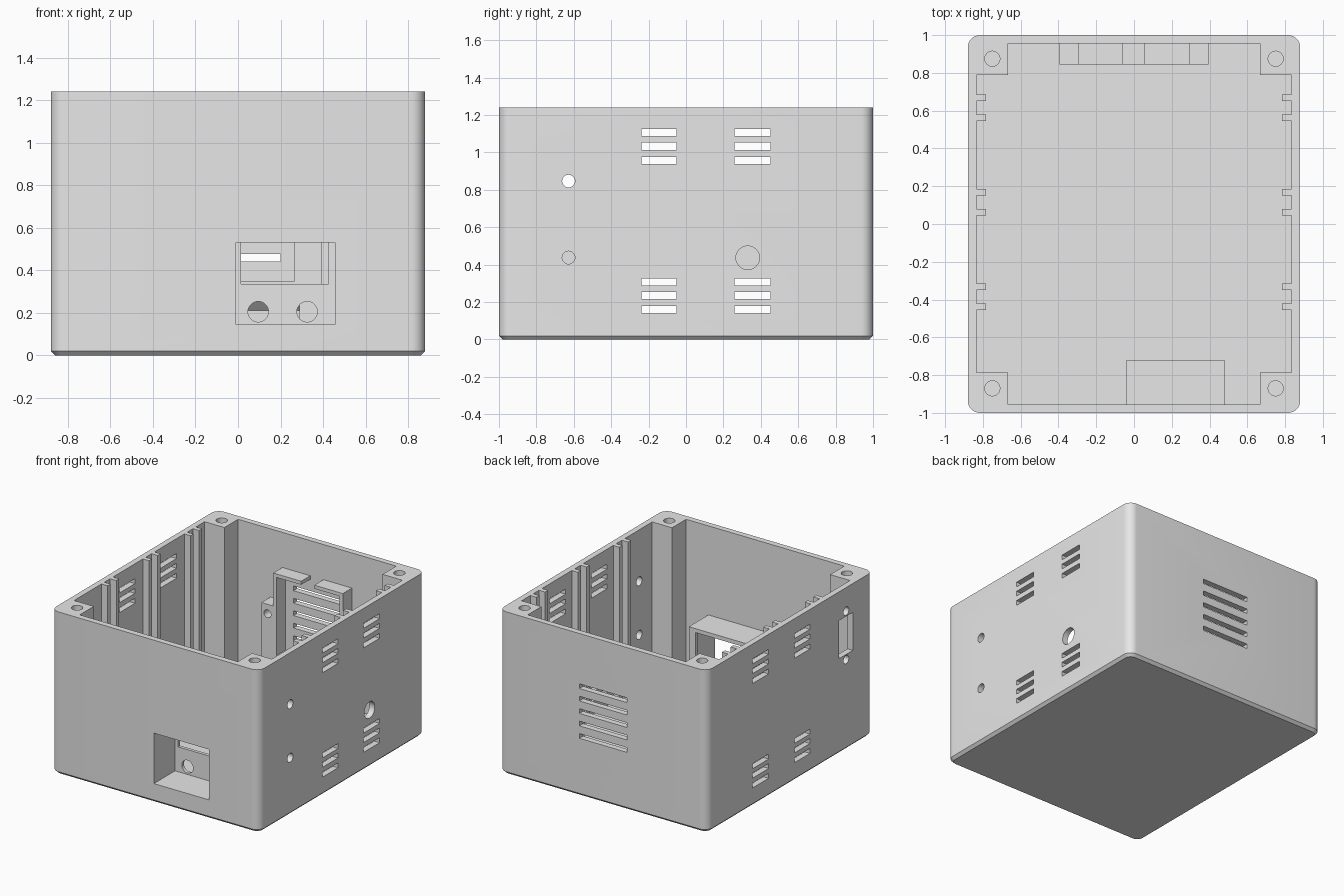
import bpy, bmesh
from math import pi
from mathutils import Matrix, Vector

if "Cube" in bpy.data.objects:
    bpy.data.objects.remove(bpy.data.objects["Cube"], do_unlink=True)

grey = bpy.data.materials.new("light_grey_plastic")
grey.use_nodes = True
grey.diffuse_color = (0.8, 0.8, 0.8, 1)
grey.node_tree.nodes["Principled BSDF"].inputs["Base Color"].default_value = (0.8, 0.8, 0.8, 1)


def make(name, bm):
    bmesh.ops.recalc_face_normals(bm, faces=bm.faces)
    mesh = bpy.data.meshes.new(name)
    bm.to_mesh(mesh)
    bm.free()
    mesh.materials.append(grey)
    ob = bpy.data.objects.new(name, mesh)
    bpy.context.collection.objects.link(ob)
    return ob


def box_bm(x, y, z):
    bm = bmesh.new()
    bmesh.ops.create_cube(bm, size=1)
    for v in bm.verts:
        v.co = Vector((r[0] if c < 0 else r[1]) for c, r in zip(v.co, (x, y, z)))
    return bm


def box(name, x, y, z):
    return make(name, box_bm(x, y, z))


def rod(axis, centre, radius, length):
    bm = bmesh.new()
    turn = {"x": Matrix.Rotation(pi / 2, 4, "Y"),
            "y": Matrix.Rotation(pi / 2, 4, "X"),
            "z": Matrix.Identity(4)}[axis]
    bmesh.ops.create_cone(bm, cap_ends=True, segments=32, radius1=radius, radius2=radius,
                          depth=length, matrix=Matrix.Translation(centre) @ turn)
    return make("cutter", bm)


def prism(name, points, offset):
    bm = bmesh.new()
    face = bm.faces.new([bm.verts.new(p) for p in points])
    out = bmesh.ops.extrude_face_region(bm, geom=[face])
    moved = [g for g in out["geom"] if isinstance(g, bmesh.types.BMVert)]
    bmesh.ops.translate(bm, verts=moved, vec=offset)
    return make(name, bm)


def cut(target, *cutters):
    for cutter in cutters:
        cutter.hide_render = True
        mod = target.modifiers.new("cut", "BOOLEAN")
        mod.operation, mod.solver, mod.object = "DIFFERENCE", "EXACT", cutter
        graph = bpy.context.evaluated_depsgraph_get()
        mesh = bpy.data.meshes.new_from_object(target.evaluated_get(graph))
        target.modifiers.clear()
        target.data = mesh
        bpy.data.objects.remove(cutter, do_unlink=True)


def hole(x, y, z):
    return box("cutter", x, y, z)


# Outer case: rounded upright corners, chamfered underside
bm = box_bm((-0.88, 0.88), (-1, 1), (0, 1.24))
upright = [e for e in bm.edges if abs(e.verts[0].co.z - e.verts[1].co.z) > 1]
bmesh.ops.bevel(bm, geom=upright, offset=0.065, segments=8, profile=0.5, affect="EDGES")
base = [e for e in bm.edges if all(v.co.z < 0.01 for v in e.verts)]
bmesh.ops.bevel(bm, geom=base, offset=0.02, segments=1, affect="EDGES")
case = make("enclosure_case", bm)

# Cavity outline leaves the corner posts and board guide ribs standing
WALL_X, WALL_Y, POST_X, RIB_X, FLOOR = 0.835, 0.955, 0.668, 0.783, 0.045
side = [(POST_X, -WALL_Y), (POST_X, -0.785), (WALL_X, -0.785)]
for start in (-0.455, 0.045, 0.545):
    for y in (start, start + 0.105):
        side += [(WALL_X, y), (RIB_X, y), (RIB_X, y + 0.035), (WALL_X, y + 0.035)]
side += [(WALL_X, 0.79), (POST_X, 0.79), (POST_X, WALL_Y)]
outline = side + [(-x, y) for x, y in reversed(side)]
cut(case, prism("cutter", [(x, y, FLOOR) for x, y in outline], (0, 0, 2)))

# Screw holes in the corner posts
for x in (-0.75, 0.75):
    for y in (-0.87, 0.875):
        cut(case, rod("z", (x, y, 1.24), 0.04, 0.8))

# Side vents through both walls
for y in ((-0.238, -0.05), (0.26, 0.452)):
    for z in (0.141, 0.216, 0.288, 0.938, 1.014, 1.088):
        cut(case, hole((-1, 1), y, (z, z + 0.038)))

# Round openings in the left wall
for y, z, r in ((-0.628, 0.847, 0.034), (-0.628, 0.438, 0.034), (0.33, 0.437, 0.063)):
    cut(case, rod("x", (0.86, y, z), r, 0.2))

# Connector window and its screw holes in the right wall
cut(case, hole((-1, -0.8), (-0.755, -0.59), (0.73, 1.02)))
for z in (0.69, 1.06):
    cut(case, rod("x", (-0.86, -0.675, z), 0.032, 0.2))

# Fan slots in the back wall
for i in range(5):
    z = 0.458 + 0.095 * i
    cut(case, hole((-0.2, 0.2), (0.9, 1.1), (z - 0.018, z + 0.018)))

# Front recess and the socket housing behind it
recess = ((-0.01, 0.455), (-1.1, -0.745), (0.145, 0.53))
cut(case, hole(*recess))
housing = box("socket_housing", (-0.04, 0.48), (-0.965, -0.72), (0.03, 0.56))
cut(housing, hole(*recess), hole((0.015, 0.425), (-0.8, -0.6), (0.335, 0.53)))
for x in (0.095, 0.325):
    cut(housing, rod("y", (x, -0.73, 0.205), 0.048, 0.2))

# Fan frame with sloped underside and a gap in its top bar
FRONT, BACK = 0.845, 0.965
frame = prism("fan_frame", [(-0.294, y, z) for y, z in (
    (BACK, 0.2), (FRONT, 0.325), (FRONT, 0.972), (BACK, 0.972))], (0.588, 0, 0))
cut(frame, hole((-0.266, 0.266), (0.7, 1.1), (0.35, 0.945)),
    hole((-0.058, 0.053), (0.7, 1.1), (0.9, 1.1)))

# Fan mounting lugs with blind screw holes
for name, sign in (("left", 1), ("right", -1)):
    xs = sorted((sign * 0.29, sign * 0.394))
    lug = box("fan_lug_" + name, xs, (FRONT, BACK), (0.03, 0.72))
    cut(lug, rod("y", (sign * 0.343, FRONT, 0.648), 0.03, 0.16))

# Smooth curved faces, keep edges sharp
for ob in bpy.context.collection.objects:
    if ob.type == "MESH" and ob.data.materials and ob.data.materials[0] == grey:
        bpy.ops.object.select_all(action="DESELECT")
        ob.select_set(True)
        bpy.context.view_layer.objects.active = ob
        bpy.ops.object.shade_smooth_by_angle(angle=0.5)
